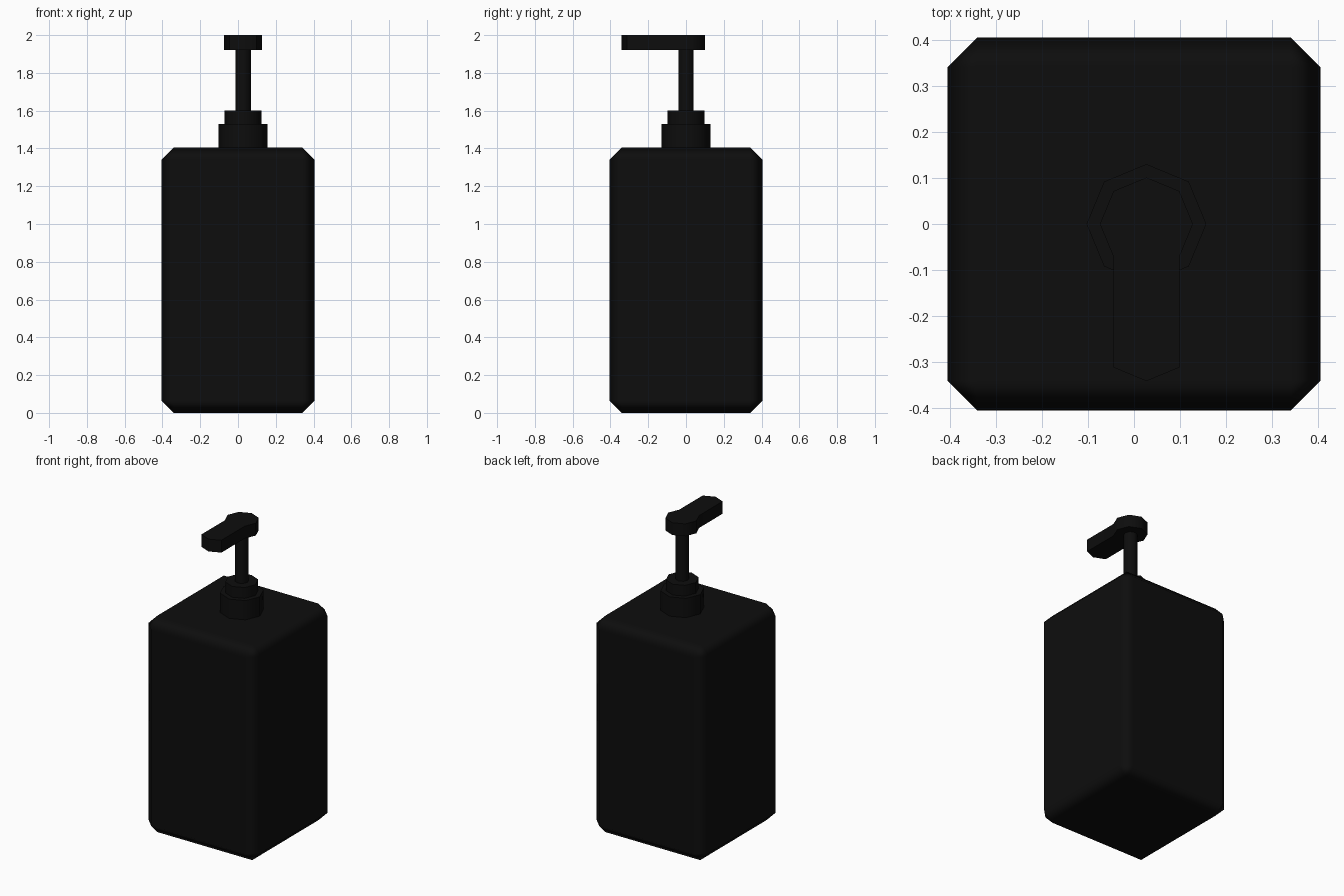
import bpy, bmesh, math

if "Cube" in bpy.data.objects:
    bpy.data.objects.remove(bpy.data.objects["Cube"])

CX = 0.027   # pump axis sits slightly right of centre
SIDES = 8

black = bpy.data.materials.new("black_plastic")
black.diffuse_color = (0.004, 0.004, 0.004, 1)
black.use_nodes = True
black.node_tree.nodes["Principled BSDF"].inputs["Base Color"].default_value = black.diffuse_color


def finish(obj, angle):
    obj.data.materials.append(black)
    bpy.ops.object.select_all(action='DESELECT')
    obj.select_set(True)
    bpy.context.view_layer.objects.active = obj
    bpy.ops.object.shade_smooth_by_angle(angle=math.radians(angle))


def prism(name, radius, z0, z1, reach=0.0):
    """Octagonal prism; reach pulls its front half forward into a spout."""
    bm = bmesh.new()
    ring = []
    for i in range(SIDES):
        a = 2 * math.pi * i / SIDES
        x, y = radius * math.cos(a), radius * math.sin(a)
        if reach and y < -0.01 * radius:
            # keep the corner where the spout leaves the round head
            if i == 5:
                ring.append((CX + x, y))
            ring.append((CX + x, y - reach))
            if i == 7:
                ring.append((CX + x, y))
        else:
            ring.append((CX + x, y))
    face = bm.faces.new([bm.verts.new((x, y, z0)) for x, y in ring])
    ext = bmesh.ops.extrude_face_region(bm, geom=[face], use_keep_orig=True)
    top = [g for g in ext["geom"] if isinstance(g, bmesh.types.BMVert)]
    bmesh.ops.translate(bm, verts=top, vec=(0, 0, z1 - z0))
    bmesh.ops.recalc_face_normals(bm, faces=bm.faces)
    mesh = bpy.data.meshes.new(name)
    bm.to_mesh(mesh)
    bm.free()
    obj = bpy.data.objects.new(name, mesh)
    bpy.context.collection.objects.link(obj)
    finish(obj, 50)
    return obj


# Bottle: box with chamfered edges
bpy.ops.mesh.primitive_cube_add(size=1, location=(0, 0, 0.7025))
bottle = bpy.context.object
bottle.name = "bottle"
bottle.scale = (0.81, 0.81, 1.405)
bpy.ops.object.transform_apply(location=False, rotation=False, scale=True)
finish(bottle, 180)
bevel = bottle.modifiers.new("chamfer", 'BEVEL')
bevel.width = 0.065
bevel.segments = 1
bevel.harden_normals = True

# Pump: stacked collars, stem and spouted head
prism("collar", 0.13, 1.39, 1.53)
prism("collar_top", 0.098, 1.53, 1.60)
prism("stem", 0.041, 1.60, 1.92)
prism("pump_head", 0.101, 1.92, 2.0, reach=0.24)
